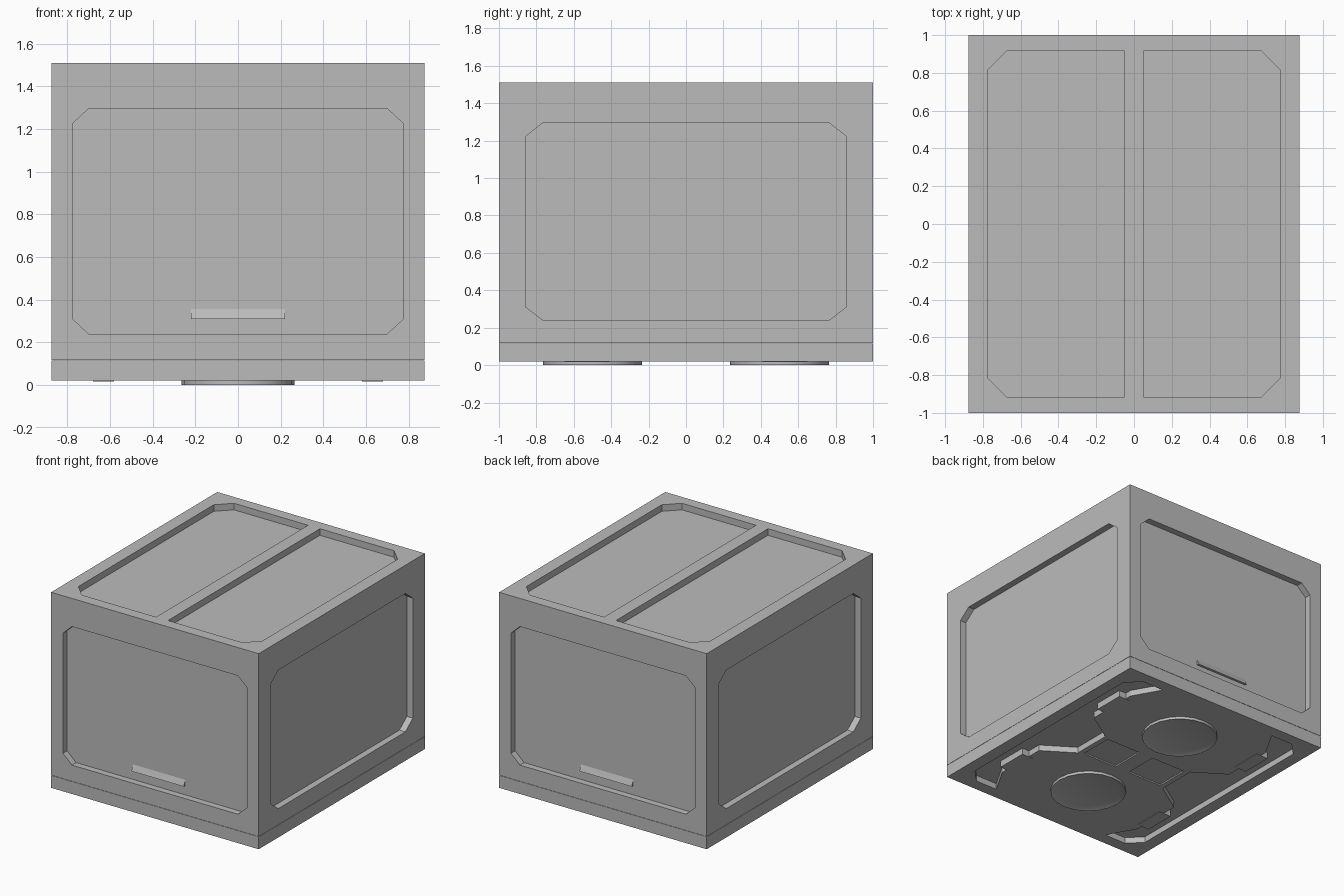
import bpy, bmesh, math

if "Cube" in bpy.data.objects:
    bpy.data.objects.remove(bpy.data.objects["Cube"], do_unlink=True)

GREY = (0.5, 0.5, 0.5, 1)
mat = bpy.data.materials.new("plain grey")
mat.use_nodes = True
mat.diffuse_color = GREY
mat.node_tree.nodes["Principled BSDF"].inputs["Base Color"].default_value = GREY

HX, HY, BASE, SEAM, TOP = 0.875, 1.0, 0.02, 0.115, 1.51
DEPTH = 0.05

# Each side maps flat coordinates (u, v) and outward distance w to space
SIDES = {
    "front": lambda u, v, w: (u, -w, v),
    "back": lambda u, v, w: (u, w, v),
    "left": lambda u, v, w: (w, u, v),
    "right": lambda u, v, w: (-w, u, v),
    "top": lambda u, v, w: (u, v, w),
    "bottom": lambda u, v, w: (u, v, -w),
}


def finish(name, bm):
    bmesh.ops.recalc_face_normals(bm, faces=bm.faces)
    mesh = bpy.data.meshes.new(name)
    bm.to_mesh(mesh)
    bm.free()
    mesh.materials.append(mat)
    obj = bpy.data.objects.new(name, mesh)
    bpy.context.collection.objects.link(obj)
    return obj


def prism(name, outline, side, w0, w1):
    """Flat outline on one side, extruded from w0 out to w1."""
    bm = bmesh.new()
    place = SIDES[side]
    rings = [[bm.verts.new(place(u, v, w)) for u, v in outline] for w in (w0, w1)]
    n = len(outline)
    for ring in rings:
        bm.faces.new(ring)
    for i in range(n):
        j = (i + 1) % n
        bm.faces.new((rings[0][i], rings[0][j], rings[1][j], rings[1][i]))
    return finish(name, bm)


def rect(u0, u1, v0, v1):
    return [(u0, v0), (u1, v0), (u1, v1), (u0, v1)]


def clipped(u0, u1, v0, v1, cu, cv):
    """Rectangle with all four corners cut off."""
    return [(u0 + cu, v0), (u1 - cu, v0), (u1, v0 + cv), (u1, v1 - cv),
            (u1 - cu, v1), (u0 + cu, v1), (u0, v1 - cv), (u0, v0 + cv)]


def cut(target, cutters):
    bpy.context.view_layer.objects.active = target
    for c in cutters:
        mod = target.modifiers.new("recess", 'BOOLEAN')
        mod.operation = 'DIFFERENCE'
        mod.solver = 'EXACT'
        mod.object = c
        bpy.ops.object.modifier_apply(modifier=mod.name)
        bpy.data.objects.remove(c, do_unlink=True)


# Upper case with a recessed panel on every wall and two in the lid
case = prism("case", rect(-HX, HX, -HY, HY), "top", SEAM + 0.002, TOP)
end_panel = clipped(-0.775, 0.775, 0.24, 1.295, 0.075, 0.07)
side_panel = clipped(-0.855, 0.855, 0.24, 1.295, 0.09, 0.07)
recesses = []
for side, outline, reach in (("front", end_panel, HY), ("back", end_panel, HY),
                             ("left", side_panel, HX), ("right", side_panel, HX)):
    recesses.append(prism("cutter", outline, side, reach - DEPTH, reach + 0.1))
for s in (-1, 1):
    lid = [(0.05, -0.915), (0.675, -0.915), (0.775, -0.815),
           (0.775, 0.815), (0.675, 0.915), (0.05, 0.915)]
    recesses.append(prism("cutter", [(s * u, v) for u, v in lid], "top",
                          TOP - DEPTH, TOP + 0.1))
cut(case, recesses)

# Base slab with a C-shaped pocket along each long side
base = prism("base", rect(-HX, HX, -HY, HY), "top", BASE, SEAM)
half = [(0.78, 0.81), (0.68, 0.91), (0.5, 0.91), (0.62, 0.7),
        (0.62, 0.3), (0.39, 0.15)]
pocket = half + [(u, -v) for u, v in reversed(half)]
pockets = []
for s in (-1, 1):
    pockets.append(prism("cutter", [(s * u, v) for u, v in pocket], "bottom",
                         -BASE - 0.045, 0.1))
    # Shallow grip beside the waist
    pockets.append(prism("cutter", rect(*sorted((s * 0.06, s * 0.35)), -0.13, 0.13),
                         "bottom", -BASE - 0.01, 0.1))
cut(base, pockets)

# Latch tabs standing in the pockets
for sx, nx in ((-1, "right"), (1, "left")):
    for sy, ny in ((-1, "front"), (1, "back")):
        prism(f"latch_tab_{ny}_{nx}",
              rect(*sorted((sx * 0.58, sx * 0.68)), *sorted((sy * 0.41, sy * 0.65))),
              "bottom", -BASE - 0.045, -BASE + 0.003)

# Sloping finger lips low in the end panels
for side in ("front", "back"):
    bm = bmesh.new()
    place = SIDES[side]
    floor = HY - DEPTH
    ends = [[bm.verts.new(place(u, v, w)) for v, w in
             ((0.355, floor), (0.31, floor), (0.31, floor + 0.018))]
            for u in (-0.22, 0.22)]
    for tri in ends:
        bm.faces.new(tri)
    for i in range(3):
        j = (i + 1) % 3
        bm.faces.new((ends[0][i], ends[0][j], ends[1][j], ends[1][i]))
    finish(f"{side}_finger_lip", bm)

# Round feet with a dished centre
for y, name in ((-0.5, "front_foot"), (0.5, "back_foot")):
    circle = [(0.265 * math.cos(a), y + 0.265 * math.sin(a))
              for a in (math.tau * i / 20 for i in range(20))]
    foot = prism(name, circle, "bottom", -BASE, 0)
    bm = bmesh.new()
    bm.from_mesh(foot.data)
    sole = [f for f in bm.faces if f.normal.z < -0.9]
    bmesh.ops.inset_region(bm, faces=sole, thickness=0.04)
    bmesh.ops.translate(bm, vec=(0, 0, 0.012), verts=sole[0].verts)
    bm.to_mesh(foot.data)
    bm.free()
    bpy.ops.object.select_all(action='DESELECT')
    foot.select_set(True)
    bpy.context.view_layer.objects.active = foot
    bpy.ops.object.shade_smooth_by_angle(angle=math.radians(35))
